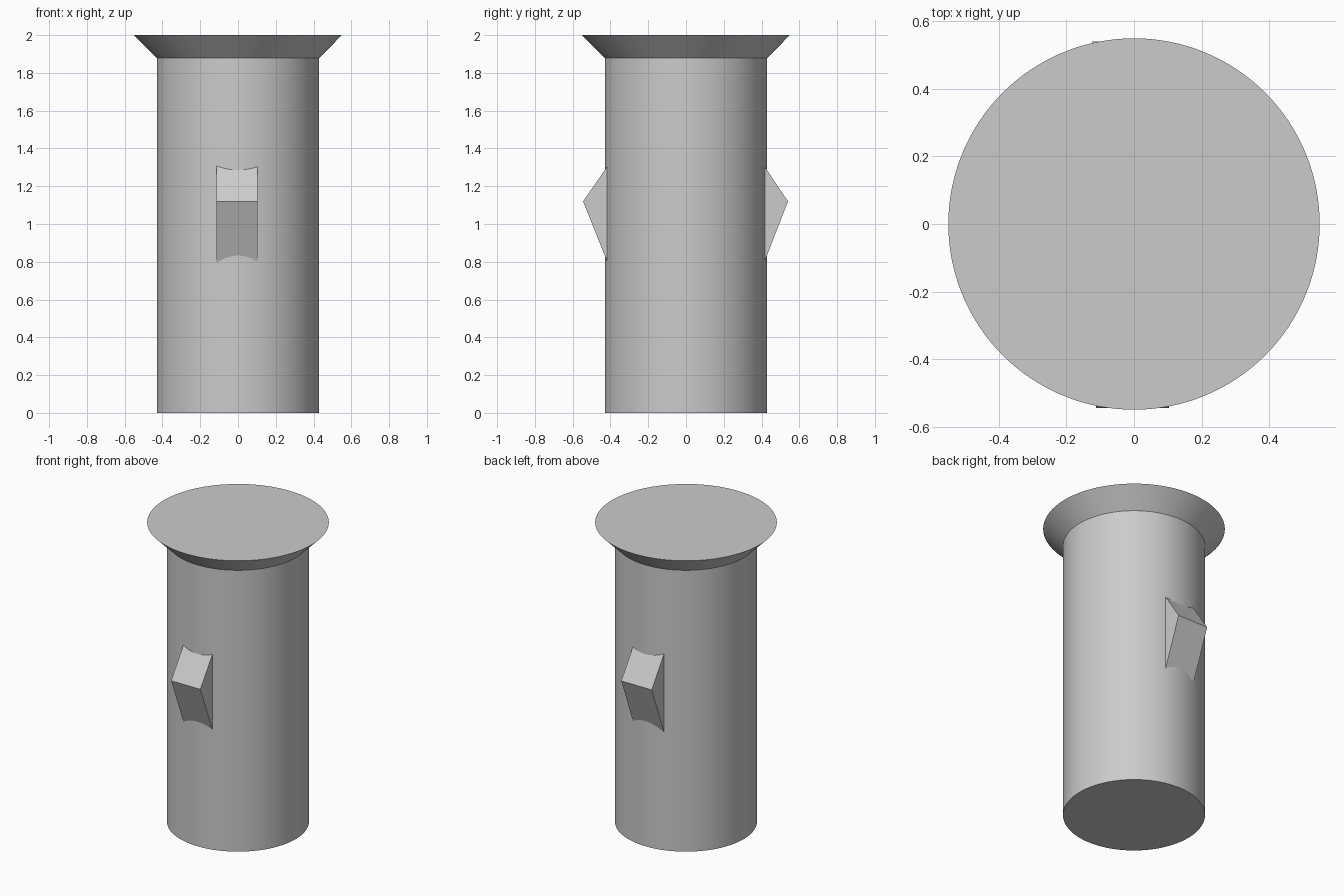
import bpy
import bmesh
import math

cube = bpy.data.objects.get("Cube")
if cube:
    bpy.data.objects.remove(cube, do_unlink=True)

grey = bpy.data.materials.new("plain grey")
grey.use_nodes = True
colour = (0.6, 0.6, 0.6, 1)
grey.diffuse_color = colour
grey.node_tree.nodes["Principled BSDF"].inputs["Base Color"].default_value = colour

SEGMENTS = 128
RADIUS, HEAD_RADIUS = 0.43, 0.55
NECK, TOP = 1.88, 2.0


def make_object(name, bm):
    bmesh.ops.recalc_face_normals(bm, faces=bm.faces)
    mesh = bpy.data.meshes.new(name)
    bm.to_mesh(mesh)
    bm.free()
    mesh.materials.append(grey)
    obj = bpy.data.objects.new(name, mesh)
    bpy.context.collection.objects.link(obj)
    return obj


def make_pin():
    """Shaft and flared head, turned from one stack of rings."""
    bm = bmesh.new()
    rings = []
    for r, z in [(RADIUS, 0), (RADIUS, NECK), (HEAD_RADIUS, TOP)]:
        angles = [2 * math.pi * i / SEGMENTS for i in range(SEGMENTS)]
        rings.append([bm.verts.new((r * math.cos(a), r * math.sin(a), z)) for a in angles])
    for low, high in zip(rings, rings[1:]):
        for i in range(SEGMENTS):
            j = (i + 1) % SEGMENTS
            bm.faces.new((low[i], low[j], high[j], high[i]))
    bm.faces.new(rings[0])
    bm.faces.new(rings[-1])
    return make_object("pin_with_flared_head", bm)


def make_lug(name, side, x_min, x_max, reach):
    """Wedge lug: triangular side profile stretched across x."""
    bm = bmesh.new()
    profile = [(0.38, 1.358), (reach, 1.12), (0.38, 0.708)]
    ends = [[bm.verts.new((x, side * y, z)) for y, z in profile] for x in (x_min, x_max)]
    for end in ends:
        bm.faces.new(end)
    for i in range(3):
        j = (i + 1) % 3
        bm.faces.new((ends[0][i], ends[0][j], ends[1][j], ends[1][i]))
    return make_object(name, bm)


# Shaft and head, smooth around the turn with sharp rims
pin = make_pin()
bpy.ops.object.select_all(action="DESELECT")
pin.select_set(True)
bpy.context.view_layer.objects.active = pin
bpy.ops.object.shade_smooth_by_angle(angle=math.radians(30))

# Catch lugs on the front and back
make_lug("front_lug", -1, -0.113, 0.103, 0.545)
make_lug("back_lug", 1, -0.125, 0.1, 0.54)
